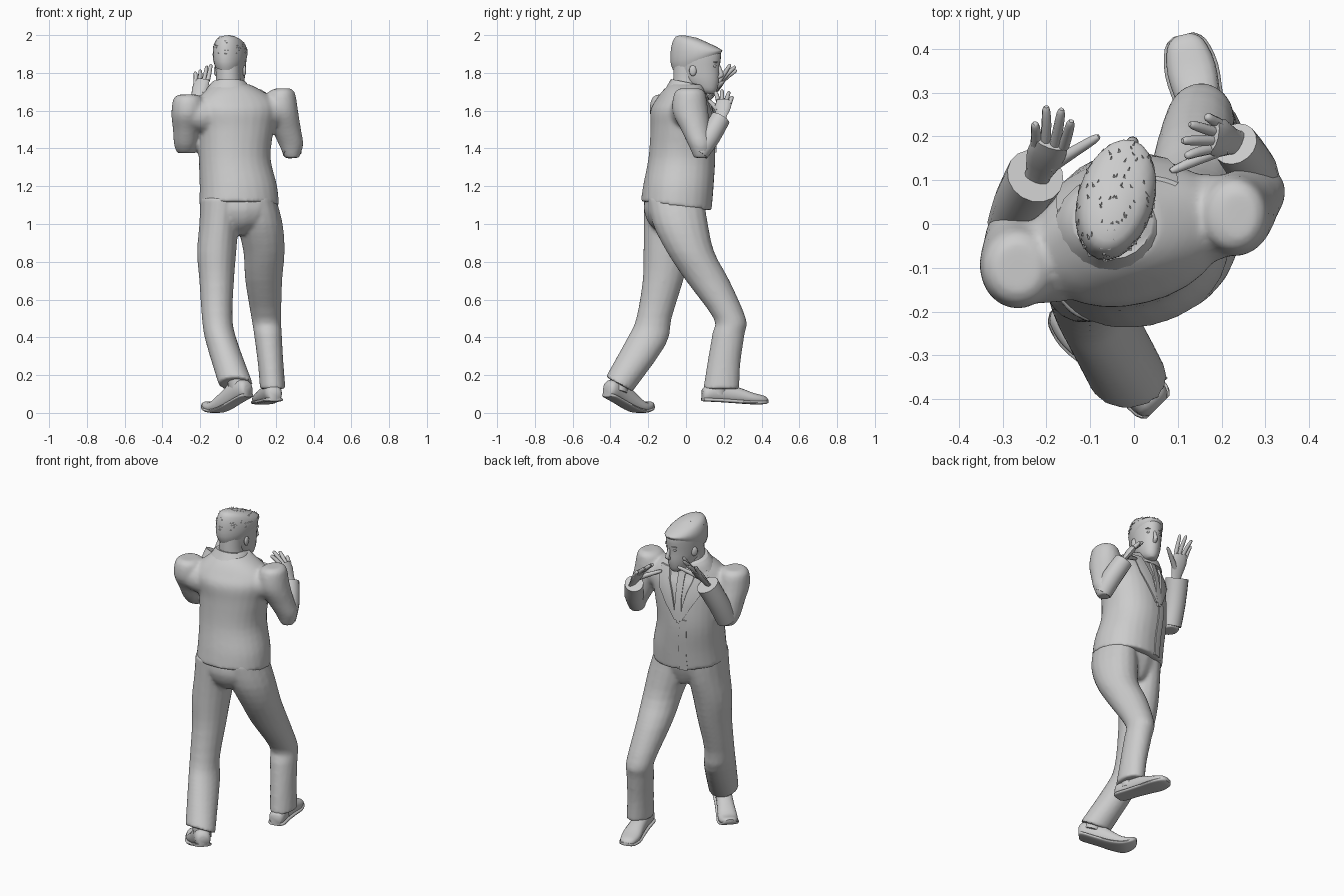
import bpy, bmesh, math, random
from mathutils import Vector, Matrix

cube = bpy.data.objects.get("Cube")
if cube:
    bpy.data.objects.remove(cube, do_unlink=True)

grey = bpy.data.materials.new("plain_grey")
grey.use_nodes = True
COLOUR = (0.6, 0.6, 0.6, 1)
grey.diffuse_color = COLOUR
grey.node_tree.nodes["Principled BSDF"].inputs["Base Color"].default_value = COLOUR


def finish(name, bm, angle=50):
    bmesh.ops.recalc_face_normals(bm, faces=bm.faces[:])
    mesh = bpy.data.meshes.new(name)
    bm.to_mesh(mesh)
    bm.free()
    mesh.materials.append(grey)
    ob = bpy.data.objects.new(name, mesh)
    bpy.context.collection.objects.link(ob)
    bpy.ops.object.select_all(action='DESELECT')
    ob.select_set(True)
    bpy.context.view_layer.objects.active = ob
    bpy.ops.object.shade_smooth_by_angle(angle=math.radians(angle))
    return ob


def merge(name, parts, rounds):
    """Fuse overlapping parts into one soft cloth skin."""
    bpy.ops.object.select_all(action='DESELECT')
    for ob in parts:
        ob.select_set(True)
    body = parts[0]
    bpy.context.view_layer.objects.active = body
    bpy.ops.object.join()
    body.name = name
    skin = body.modifiers.new("skin", 'REMESH')
    skin.mode, skin.voxel_size = 'VOXEL', .011
    soft = body.modifiers.new("soft", 'SMOOTH')
    soft.factor, soft.iterations = .5, rounds
    for mod in ("skin", "soft"):
        bpy.ops.object.modifier_apply(modifier=mod)
    bpy.ops.object.shade_smooth_by_angle(angle=math.radians(50))


def hring(x, y, z, rx, ry, yaw=0.0, tilt=0.0):
    """Level ring: centre plus two half-axes; tilt raises z along y."""
    c, s = math.cos(yaw), math.sin(yaw)
    return (Vector((x, y, z)), Vector((rx * c, rx * s, tilt * rx * s)),
            Vector((-ry * s, ry * c, tilt * ry * c)))


def dense(rings, steps):
    """Catmull-Rom in-betweens for a list of rings."""
    out = []
    for i in range(len(rings) - 1):
        a, b, c, d = (rings[max(0, min(len(rings) - 1, i + k))] for k in (-1, 0, 1, 2))
        for k in range(steps):
            t = k / steps
            out.append(tuple(0.5 * (2 * q + (r - p) * t + (2 * p - 5 * q + 4 * r - s) * t * t
                                    + (3 * q - p - 3 * r + s) * t ** 3)
                             for p, q, r, s in zip(a, b, c, d)))
    return out + [rings[-1]]


def on_ring(ring, angle, power=1.0):
    c, s = math.cos(angle), math.sin(angle)
    return (ring[0] + ring[1] * math.copysign(abs(c) ** power, c)
            + ring[2] * math.copysign(abs(s) ** power, s))


def loft(name, rings, n=18, steps=3, power=1.0):
    bm = bmesh.new()
    rows = [[bm.verts.new(on_ring(r, math.tau * k / n, power)) for k in range(n)]
            for r in dense(rings, steps)]
    for a, b in zip(rows, rows[1:]):
        for k in range(n):
            bm.faces.new((a[k], a[(k + 1) % n], b[(k + 1) % n], b[k]))
    bm.faces.new(rows[0])
    bm.faces.new(rows[-1])
    return finish(name, bm)


def tube(name, points, radii, n=12, across=(1, 0.3, 0), flat=1.0):
    pts = [Vector(p) for p in points]
    rings = []
    for i, p in enumerate(pts):
        d = (pts[min(i + 1, len(pts) - 1)] - pts[max(i - 1, 0)]).normalized()
        v = d.cross(Vector(across)).normalized()
        rings.append((p, v.cross(d) * radii[i], v * radii[i] * flat))
    return loft(name, rings, n, 2)


def blob(name, loc, size, yaw=0.0):
    bm = bmesh.new()
    bmesh.ops.create_uvsphere(bm, u_segments=12, v_segments=8, radius=1)
    bm.transform(Matrix.Translation(loc) @ Matrix.Rotation(yaw, 4, 'Z')
                 @ Matrix.Diagonal((*size, 1)))
    return finish(name, bm, 80)


# Trousers: hips fused with two striding legs
hips = loft("hips", [hring(0.01, -0.065, 1.17, .185, .145), hring(0.01, -0.065, 1.08, .195, .16),
                     hring(0.01, -0.06, 1.0, .15, .135), hring(0.0, -0.04, .945, .06, .09)])
left_leg = loft("left_leg", [
    hring(.095, -.055, 1.14, .105, .15), hring(.117, -.03, 1.0, .12, .147),
    hring(.138, .025, .85, .109, .126), hring(.136, .115, .7, .098, .116),
    hring(.15, .232, .5, .079, .086), hring(.158, .225, .42, .074, .086),
    hring(.173, .2, .26, .068, .088), hring(.184, .187, .127, .068, .096)])
right_leg = loft("right_leg", [
    hring(-.085, -.07, 1.14, .115, .155), hring(-.1, -.08, 1.0, .105, .145),
    hring(-.113, -.1, .85, .104, .126), hring(-.113, -.122, .7, .092, .108),
    hring(-.11, -.17, .5, .081, .094), hring(-.088, -.208, .38, .084, .101, 0, -.2),
    hring(-.012, -.354, .152, .091, .071, 0, -.55)])
merge("trousers", [hips, left_leg, right_leg], 4)


# Shoes with welted soles, and socks reaching into the trousers
def shoe(side, heel, toe, lifts, heights):
    heel, toe = Vector((*heel, 0)), Vector((*toe, 0))
    across = (toe - heel).normalized().cross(Vector((0, 0, 1)))
    widths = (.03, .045, .045, .05, .056, .042, .018)
    for part, grow, thick in (("shoe", 0, None), ("shoe_sole", .006, .02)):
        rings = []
        for s, w, h, z in zip((0, .07, .3, .55, .77, .94, 1), widths, heights, lifts):
            half = (thick or h) / 2
            rings.append((heel.lerp(toe, s) + Vector((0, 0, z + half)),
                          across * (w + grow), Vector((0, 0, half))))
        loft(f"{side}_{part}", rings, 16, 3, .6 if thick else .85)


shoe("left", (.195, .088), (.112, .432), (.062, .06, .056, .05, .045, .046, .052),
     (.065, .085, .095, .085, .062, .045, .022))
shoe("right", (.055, -.418), (-.175, -.185), (.085, .078, .048, .015, 0, .016, .035),
     (.06, .095, .125, .1, .062, .045, .022))
tube("left_sock", [(.182, .18, .22), (.178, .17, .1)], [.05, .046])
tube("right_sock", [(-.015, -.345, .21), (.01, -.36, .11)], [.056, .05])

# Jacket body, twisting towards the shoulders
torso = [
    hring(.006, -.052, 1.095, .212, .184, .25, -.13), hring(.002, -.04, 1.2, .205, .183, .22, -.06),
    hring(-.018, -.022, 1.35, .19, .175, .2), hring(-.012, -.018, 1.5, .202, .167, .22),
    hring(-.01, -.025, 1.6, .222, .157, .25), hring(-.012, -.022, 1.66, .205, .128, .25),
    hring(-.025, -.012, 1.71, .145, .105, .2), hring(-.04, .005, 1.74, .1, .09, 0)]
surface = dense(torso, 16)

# Full shoulders and upper sleeves, fused into the jacket
yoke = [(Vector(p), Vector((0, a, 0)), Vector((0, 0, b))) for p, a, b in (
    ((-.28, -.1, 1.585), .08, .075), ((-.18, -.07, 1.575), .11, .1),
    ((-.04, -.03, 1.575), .12, .1), ((.1, 0, 1.578), .115, .1), ((.24, .022, 1.61), .088, .09))]
left_sleeve = [
    hring(.24, .02, 1.718, .035, .05), hring(.23, .02, 1.695, .072, .082),
    hring(.23, .022, 1.6, .088, .096), hring(.257, .05, 1.5, .077, .078),
    hring(.281, .075, 1.42, .065, .064), hring(.286, .08, 1.35, .038, .038)]
right_sleeve = [
    hring(-.265, -.1, 1.685, .05, .055), hring(-.264, -.1, 1.66, .08, .085),
    hring(-.266, -.093, 1.58, .087, .099), hring(-.272, -.06, 1.5, .073, .088),
    hring(-.275, -.03, 1.42, .064, .073), hring(-.275, -.01, 1.375, .048, .053)]
merge("jacket", [loft("body", torso, 28, 4, .93), loft("yoke", yoke),
                 loft("left_sleeve", left_sleeve), loft("right_sleeve", right_sleeve)], 5)
tube("left_forearm_sleeve", [(.288, .07, 1.375), (.27, .125, 1.46), (.23, .183, 1.56)],
     [.05, .056, .053], 16)
tube("right_forearm_sleeve", [(-.275, -.005, 1.405), (-.258, .05, 1.52), (-.225, .11, 1.645)],
     [.06, .062, .066], 16)


def on_jacket(degrees, z, lift):
    ring = min(surface, key=lambda r: abs(r[0].z - z))
    p = on_ring(ring, math.radians(degrees), .93)
    out = p - ring[0]
    out.z = 0
    return p + out.normalized() * lift


def patch(name, rows, lift):
    """Thin cloth piece lying on the jacket; rows are (start angle, end angle, z)."""
    bm = bmesh.new()
    grids = []
    for depth in (-.008, lift):
        grids.append([[bm.verts.new(on_jacket(a + (b - a) * k / 4, z, depth)) for k in range(5)]
                      for a, b, z in rows])
    low, high = grids
    last = len(rows) - 1
    for g in grids:
        for i in range(last):
            for k in range(4):
                bm.faces.new((g[i][k], g[i][k + 1], g[i + 1][k + 1], g[i + 1][k]))
    rim = ([(0, k) for k in range(5)] + [(i, 4) for i in range(1, last + 1)]
           + [(last, k) for k in (3, 2, 1, 0)] + [(i, 0) for i in range(last - 1, 0, -1)])
    for (i, k), (j, m) in zip(rim, rim[1:] + rim[:1]):
        bm.faces.new((low[i][k], low[j][m], high[j][m], high[i][k]))
    return finish(name, bm, 35)


# Overlapping jacket edge, lapels and tie
patch("jacket_front_edge", [(91, 103, 1.1 + .05 * i) for i in range(7)], .006)
for side, s in (("left", -1), ("right", 1)):
    patch(f"{side}_lapel", [(90 + s * 3, 90 + s * 6, 1.4), (90 + s * 6, 90 + s * 20, 1.48),
                            (90 + s * 10, 90 + s * 32, 1.56), (90 + s * 16, 90 + s * 36, 1.63),
                            (90 + s * 25, 90 + s * 50, 1.69)], .009)
patch("tie", [(88, 92, 1.38), (85, 95, 1.44), (86, 94, 1.53), (86, 94, 1.62), (84, 96, 1.7)], .009)

# Collar standing around the neck
loft("jacket_collar", [hring(-.045, 0, 1.69, .135, .115, .1, -.15),
                       hring(-.048, .005, 1.725, .112, .1, 0, -.15),
                       hring(-.048, .008, 1.75, .09, .088, 0, -.2)], 20)


# Hands with spread fingers
def hand(side, wrist, knuckle, across, tips, thumb):
    wrist, knuckle, across = Vector(wrist), Vector(knuckle), Vector(across).normalized()
    tube(f"{side}_palm", [wrist - (knuckle - wrist) * .4, wrist, wrist.lerp(knuckle, .6),
                          knuckle + (knuckle - wrist) * .1],
         [.028, .03, .044, .04], 12, across, .45)
    for i, tip in enumerate(tips):
        base = knuckle + across * (i - 1.5) * .022
        tip = Vector(tip)
        middle = base.lerp(tip, .5) + (knuckle - wrist) * .06
        tube(f"{side}_finger_{i + 1}", [base, middle, base.lerp(tip, .9), tip],
             [.0125, .0115, .0095, .005], 8, across)
    base, tip = wrist.lerp(knuckle, .3) + across * .02, Vector(thumb)
    tube(f"{side}_thumb", [base, base.lerp(tip, .5), base.lerp(tip, .9), tip],
         [.017, .013, .01, .005], 8, (0, 1, .3))


hand("left", (.226, .188, 1.575), (.182, .2, 1.645), (-.35, -.9, .25),
     [(.165, .246, 1.675), (.127, .228, 1.7), (.11, .19, 1.71), (.118, .155, 1.7)],
     (.083, .12, 1.655))
hand("right", (-.218, .115, 1.66), (-.192, .18, 1.75), (1, -.1, .25),
     [(-.226, .23, 1.805), (-.2, .268, 1.815), (-.165, .262, 1.835), (-.143, .235, 1.845)],
     (-.08, .2, 1.755))

# Head turned slightly to one side
YAW = -.285


def in_head(side, fwd, z):
    return Vector((-.04 + .96 * side + .28 * fwd, .06 - .28 * side + .96 * fwd, z))


def head_ring(fwd, z, rx, ry, tilt=0.0):
    p = in_head(0, fwd, z)
    return hring(p.x, p.y, z, rx, ry, YAW, tilt)


loft("neck", [hring(-.045, .01, 1.68, .075, .078), hring(-.05, .005, 1.76, .066, .074),
              hring(-.05, .015, 1.84, .066, .08)])
loft("head", [head_ring(.065, 1.69, .022, .028), head_ring(.045, 1.71, .046, .062),
              head_ring(.015, 1.76, .066, .104), head_ring(0, 1.82, .076, .121),
              head_ring(-.005, 1.9, .083, .134), head_ring(-.01, 1.94, .078, .122, -.15),
              head_ring(-.025, 1.97, .052, .08, -.22), head_ring(-.04, 1.985, .018, .022, -.2)], 24)
hair = [head_ring(-.01, 1.85, .076, .122, .3), head_ring(-.006, 1.885, .086, .14, .2),
        head_ring(-.006, 1.93, .085, .136, -.05), head_ring(-.018, 1.97, .066, .1, -.22),
        head_ring(-.035, 1.992, .024, .032, -.2)]
loft("hair", hair, 24)

# Short tufts scattered over the crown
random.seed(4)
bm = bmesh.new()
for ring in random.choices(dense(hair, 5)[8:], k=90):
    p = on_ring(ring, random.uniform(0, math.tau))
    lean = Vector((random.uniform(-.008, .008), .01, 0))
    p.z = min(p.z, 1.996)
    bm.faces.new([bm.verts.new(p + d) for d in
                  (Vector((-.004, -.004, -.004)), Vector((.004, -.004, -.004)),
                   lean + Vector((0, 0, .004)))])
finish("hair_tufts", bm)

# Face
tube("nose", [in_head(0, .116, 1.845), in_head(0, .127, 1.81), in_head(0, .132, 1.788),
              in_head(0, .115, 1.776)], [.007, .011, .014, .01], 10)
for z in (1.739, 1.749):
    blob("lip", in_head(0, .104, z), (.024, .01, .0055), YAW)
for side, s in (("left", 1), ("right", -1)):
    blob(f"{side}_eye", in_head(s * .032, .106, 1.836), (.013, .008, .007), YAW)
    blob(f"{side}_eyebrow", in_head(s * .033, .111, 1.857), (.02, .008, .004), YAW - s * .25)
    blob(f"{side}_ear", in_head(s * .077, -.002, 1.812), (.01, .02, .029), YAW + s * .3)
